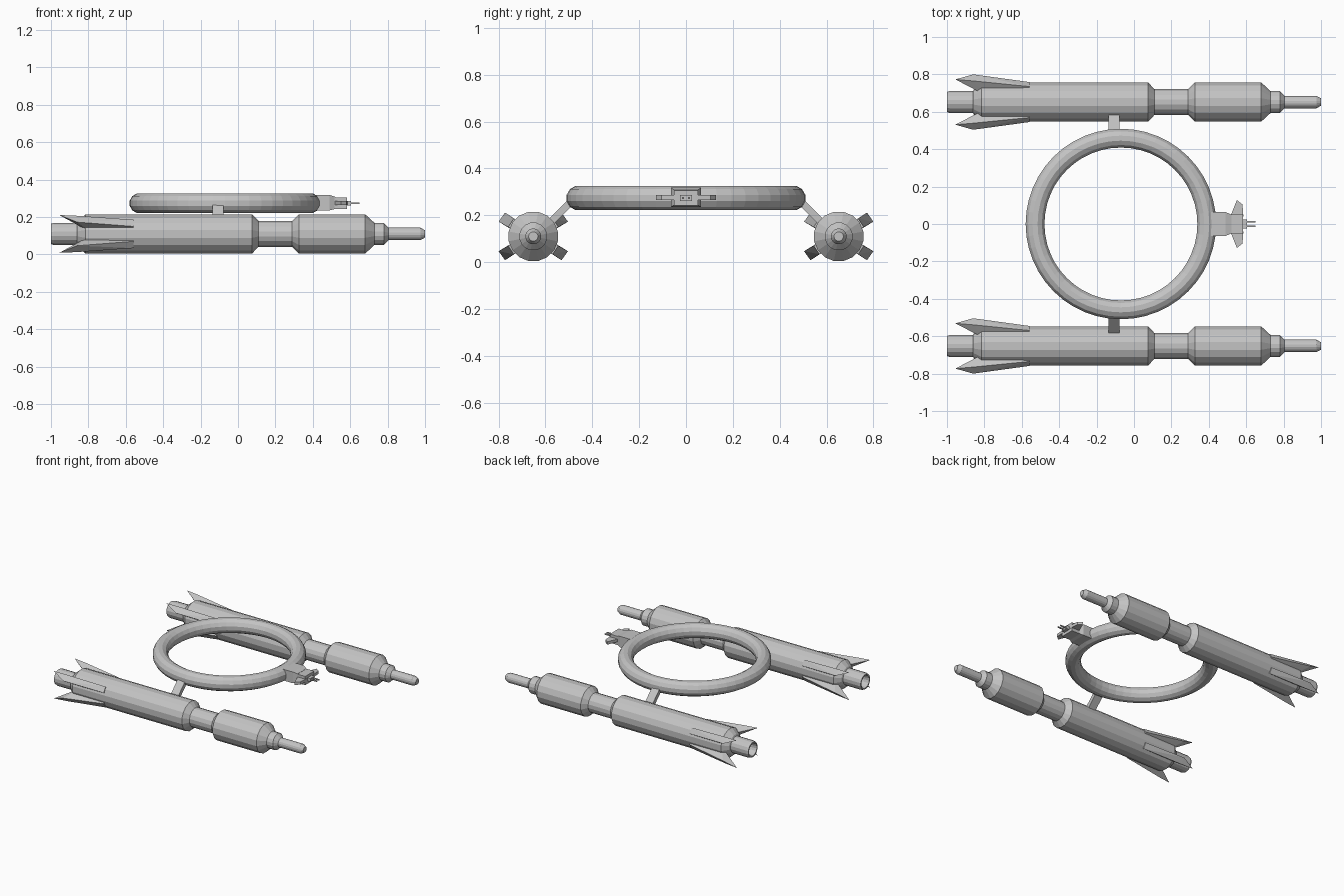
import bpy, bmesh, math
from mathutils import Vector

if "Cube" in bpy.data.objects:
    bpy.data.objects.remove(bpy.data.objects["Cube"])

grey = bpy.data.materials.new("light_grey")
grey.diffuse_color = (0.55, 0.55, 0.55, 1)
grey.use_nodes = True
grey.node_tree.nodes["Principled BSDF"].inputs["Base Color"].default_value = grey.diffuse_color


def finish(name, bm):
    bmesh.ops.recalc_face_normals(bm, faces=bm.faces)
    me = bpy.data.meshes.new(name)
    bm.to_mesh(me)
    bm.free()
    me.materials.append(grey)
    ob = bpy.data.objects.new(name, me)
    bpy.context.collection.objects.link(ob)
    return ob


def lathe_x(name, profile, y, z, sides):
    """Revolve (x, radius) points around an axis along x."""
    bm = bmesh.new()
    rings = []
    for x, r in profile:
        n = sides if r > 0 else 1
        rings.append([bm.verts.new((x, y + r * math.cos(2 * math.pi * (i + .5) / sides),
                                    z + r * math.sin(2 * math.pi * (i + .5) / sides)))
                      for i in range(n)])
    for a, b in zip(rings, rings[1:]):
        for i in range(sides):
            j = (i + 1) % sides
            vs = [a[i % len(a)], a[j % len(a)], b[j % len(b)], b[i % len(b)]]
            bm.faces.new(list(dict.fromkeys(vs)))
    return finish(name, bm)


def hull(name, pts):
    bm = bmesh.new()
    for p in pts:
        bm.verts.new(p)
    res = bmesh.ops.convex_hull(bm, input=bm.verts)
    bmesh.ops.delete(bm, geom=[v for v in bm.verts if not v.link_faces], context='VERTS')
    bmesh.ops.dissolve_limit(bm, angle_limit=0.02, verts=bm.verts, edges=bm.edges)
    return finish(name, bm)


def box(name, x0, x1, y0, y1, z0, z1):
    return hull(name, [(x, y, z) for x in (x0, x1) for y in (y0, y1) for z in (z0, z1)])


CY, CZ = 0.652, 0.11      # engine axis
RX, RZ = -0.07, 0.274     # ring centre

# Engine profile with hollow nozzle at the tail and a stepped nose
engine = [(-0.90, 0), (-0.90, .035), (-1.0, .046), (-1.0, .055), (-.985, .06),
          (-.86, .06), (-.855, .072), (-.815, .107), (.075, .107), (.11, .07),
          (.29, .07), (.325, .107), (.68, .107), (.73, .06), (.78, .06),
          (.805, .034), (.975, .034), (1.0, .02), (1.0, 0)]

# Fin corners (x, sideways, up) relative to the engine axis
fin = [(-.955, .121, .101), (-.86, .148, .063), (-.86, .113, .097),
       (-.56, .107, .040), (-.56, .083, .076), (-.56, .060, .010), (-.56, .035, .045),
       (-.79, .060, .010), (-.79, .035, .045)]

for side, s in (("left", 1), ("right", -1)):
    lathe_x(f"engine_{side}", engine, s * CY, CZ, 16)
    for k, (sy, sz) in enumerate(((1, 1), (1, -1), (-1, 1), (-1, -1))):
        hull(f"fin_{side}_{k + 1}", [(x, s * CY + sy * y, CZ + sz * z) for x, y, z in fin])
    # Sloping strut from engine to ring
    a, b = Vector((0, s * .595, .155)), Vector((0, s * .480, .268))
    d = (b - a).normalized()
    n = Vector((0, -d.z, d.y)) * .015
    hull(f"strut_{side}", [(x, p.y, p.z) for x in (-.137, -.077)
                           for p in (a + n, a - n, b + n, b - n)])

# Ring
bm = bmesh.new()
N, M = 48, 12
grid = [[bm.verts.new((RX + (.459 + .052 * math.cos(v)) * math.cos(u),
                       (.459 + .052 * math.cos(v)) * math.sin(u),
                       RZ + .053 * math.sin(v)))
         for v in [2 * math.pi * (j + .5) / M for j in range(M)]]
        for u in [2 * math.pi * i / N for i in range(N)]]
for i in range(N):
    for j in range(M):
        k, l = (i + 1) % N, (j + 1) % M
        bm.faces.new((grid[i][j], grid[k][j], grid[k][l], grid[i][l]))
finish("ring", bm)

# Cockpit at the front of the ring: neck, head, wings and prongs
box("cockpit_neck", .37, .49, -.064, .064, .236, .318)
hull("cockpit_collar", [(.49, y, z) for y in (-.064, .064) for z in (.236, .318)] +
     [(.52, y, z) for y in (-.05, .05) for z in (.244, .308)])
box("cockpit_head", .51, .582, -.052, .052, .242, .306)
box("cockpit_nose", .58, .605, -.025, .025, .262, .286)
for side, s in (("left", 1), ("right", -1)):
    hull(f"cockpit_wing_{side}", [(x, s * y, z) for x, y in
         ((.515, .04), (.55, .128), (.58, .105), (.585, .04)) for z in (.265, .286)])
    box(f"prong_{side}", .60, .65, s * .009, s * .017, .270, .278)
